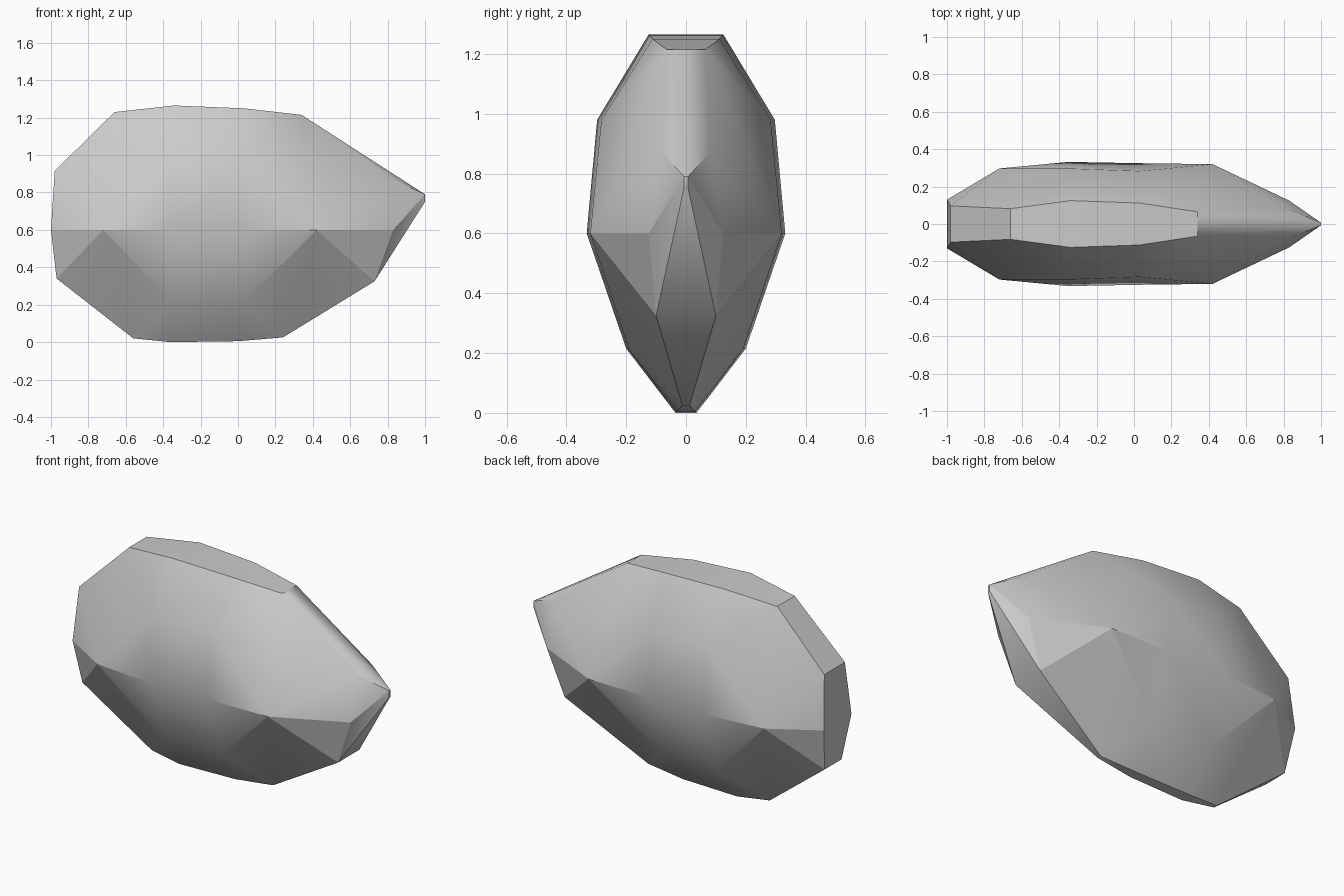
import bpy, bmesh, math

cube = bpy.data.objects.get("Cube")
if cube:
    bpy.data.objects.remove(cube, do_unlink=True)

# Rim of one flank: nose, back, tail, belly
rim = [
    (-1, .13, .6), (-.98, .097, .915), (-.66, .082, 1.23), (-.34, .125, 1.265),
    (.03, .112, 1.25), (.34, .065, 1.215), (.83, .077, .868), (1, .007, .79),
    (1, .007, .75), (.73, .1, .325), (.24, .012, .025), (0, .03, .005),
    (-.36, .035, 0), (-.56, .012, .02), (-.97, .08, .34),
]
# Points inside the flank
inner = {
    "cheek": (-.72, .297, .6), "hip": (.42, .32, .6), "tail": (.83, .125, .6),
    "up_a": (-.35, .297, .98), "up_b": (.03, .283, .98),
    "mid_a": (-.35, .332, .6), "mid_b": (.03, .325, .6),
    "low_a": (-.35, .2, .215), "low_b": (.03, .192, .215),
}
flank = [
    "cheek 0 1", "cheek 1 2", "cheek 2 up_a", "2 3 up_a", "cheek up_a mid_a",
    "cheek mid_a low_a", "cheek low_a 13", "low_a 12 13", "cheek 13 14", "cheek 14 0",
    "up_a 3 4 up_b", "mid_a up_a up_b mid_b", "low_a mid_a mid_b low_b",
    "12 low_a low_b 11",
    "up_b 4 5", "hip up_b 5", "hip 5 6", "hip 6 tail", "hip tail 9", "hip 9 10",
    "hip 10 low_b", "10 11 low_b", "hip low_b mid_b", "hip mid_b up_b",
    "5 7 6", "tail 6 7", "tail 7 8", "tail 8 9",
]
# Creases fanning out from the cheek, hip and tail corners
creases = [
    "cheek 0", "cheek 14", "cheek low_a", "cheek mid_a",
    "hip tail", "hip 9", "hip low_b", "hip mid_b", "tail 7", "tail 9",
]

bm = bmesh.new()
sides = []
for s in (1, -1):
    v = {str(i): p for i, p in enumerate(rim)}
    v.update(inner)
    v = {k: bm.verts.new((x, s * y, z)) for k, (x, y, z) in v.items()}
    sides.append(v)
    for names in flank:
        bm.faces.new([v[n] for n in names.split()])

# Narrow band joining the two flanks, running straight over the tail shoulder
left, right = sides
band = [str(i) for i in range(len(rim)) if i != 6]
for a, b in zip(band, band[1:] + band[:1]):
    bm.faces.new((left[a], left[b], right[b], right[a]))
bmesh.ops.recalc_face_normals(bm, faces=bm.faces)

# Smooth shading, sharp at the band edges, soft on the upper tail
for f in bm.faces:
    f.smooth = True
for e in bm.edges:
    c = (e.verts[0].co + e.verts[1].co) / 2
    upper_tail = .4 < c.x < .8 and c.z > .8
    e.smooth = upper_tail or e.calc_face_angle(0) < math.radians(33)
for v in sides:
    for names in creases:
        bm.edges.get([v[n] for n in names.split()]).smooth = False
bm.edges.get((left["5"], right["5"])).smooth = False

mesh = bpy.data.meshes.new("body")
bm.to_mesh(mesh)
bm.free()
body = bpy.data.objects.new("body", mesh)
bpy.context.collection.objects.link(body)

# Plain grey
grey = bpy.data.materials.new("light_grey")
grey.use_nodes = True
color = (.6, .6, .6, 1)
grey.diffuse_color = color
grey.node_tree.nodes["Principled BSDF"].inputs["Base Color"].default_value = color
mesh.materials.append(grey)
